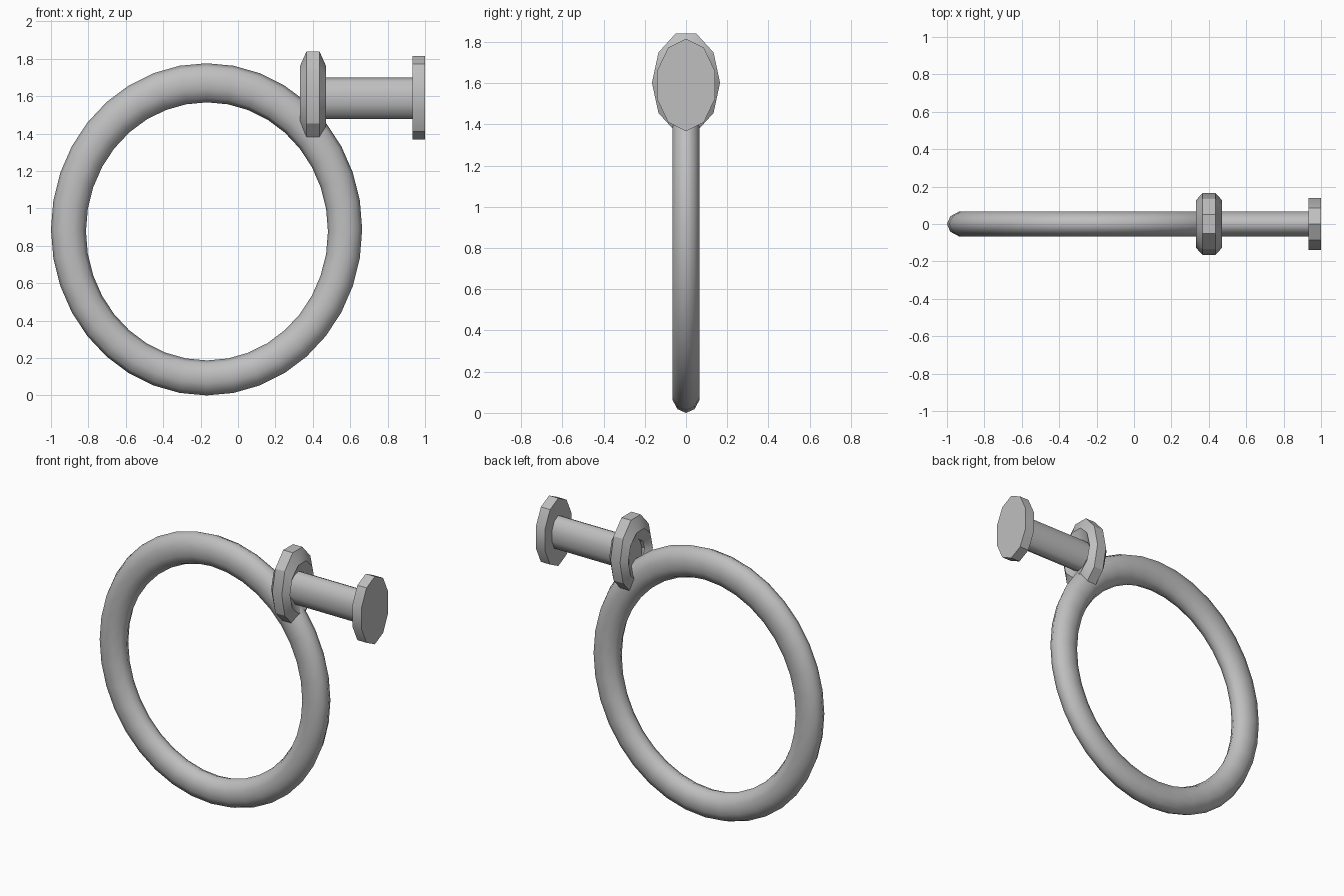
import bpy
import bmesh
from math import cos, sin, pi, radians
from mathutils import Vector

cube = bpy.data.objects.get("Cube")
if cube:
    bpy.data.objects.remove(cube, do_unlink=True)

grey = bpy.data.materials.new("grey")
grey.use_nodes = True
grey.diffuse_color = (0.52, 0.52, 0.52, 1)
grey.node_tree.nodes["Principled BSDF"].inputs["Base Color"].default_value = grey.diffuse_color


def finish(name, bm, angle):
    bmesh.ops.recalc_face_normals(bm, faces=bm.faces)
    mesh = bpy.data.meshes.new(name)
    bm.to_mesh(mesh)
    bm.free()
    mesh.materials.append(grey)
    obj = bpy.data.objects.new(name, mesh)
    bpy.context.collection.objects.link(obj)
    bpy.ops.object.select_all(action='DESELECT')
    obj.select_set(True)
    bpy.context.view_layer.objects.active = obj
    bpy.ops.object.shade_smooth_by_angle(angle=radians(angle))
    return obj


def hoop(name, outer, inner, depth, segments, sides, phase, place, angle):
    """Closed tube between two ellipses, each (centre u, centre z, radius u, radius z)."""
    bm = bmesh.new()
    loops = []
    for i in range(segments):
        a = 2 * pi * i / segments
        edge_out, edge_in = [Vector((cu + ru * cos(a), cz + rz * sin(a)))
                             for cu, cz, ru, rz in (outer, inner)]
        loop = []
        for j in range(sides):
            b = 2 * pi * j / sides + phase
            p = edge_in.lerp(edge_out, (1 + cos(b)) / 2)
            loop.append(bm.verts.new(place(p.x, p.y, depth * sin(b))))
        loops.append(loop)
    for i in range(segments):
        for j in range(sides):
            here, nxt, k = loops[i], loops[(i + 1) % segments], (j + 1) % sides
            bm.faces.new((here[j], nxt[j], nxt[k], here[k]))
    return finish(name, bm, angle)


def oval_rod(name, x0, x1, ry, rz, z, angle):
    """Ten-sided oval prism along x, with a corner at the top."""
    bm = bmesh.new()
    ends = [[bm.verts.new((x, ry * sin(2 * pi * i / 10), z + rz * cos(2 * pi * i / 10)))
             for i in range(10)] for x in (x0, x1)]
    for end in ends:
        bm.faces.new(end)
    for i in range(10):
        k = (i + 1) % 10
        bm.faces.new((ends[0][i], ends[0][k], ends[1][k], ends[1][i]))
    return finish(name, bm, angle)


# Large hanging ring
hoop("ring", (-0.168, 0.888, 0.832, 0.888), (-0.166, 0.877, 0.647, 0.69),
     0.07, 36, 10, 0, lambda u, z, d: (u, d, z), 60)

# Collar that grips the ring and the post
hoop("collar", (0, 1.602, 0.171, 0.2625), (0, 1.602, 0.085, 0.0755),
     0.069, 10, 6, pi / 6, lambda u, z, d: (0.401 + d, u, z), 30)

# Post and wall plate
oval_rod("post", 0.37, 0.94, 0.071, 0.112, 1.589, 60)
oval_rod("wall_plate", 0.933, 1.0, 0.147, 0.224, 1.591, 30)
